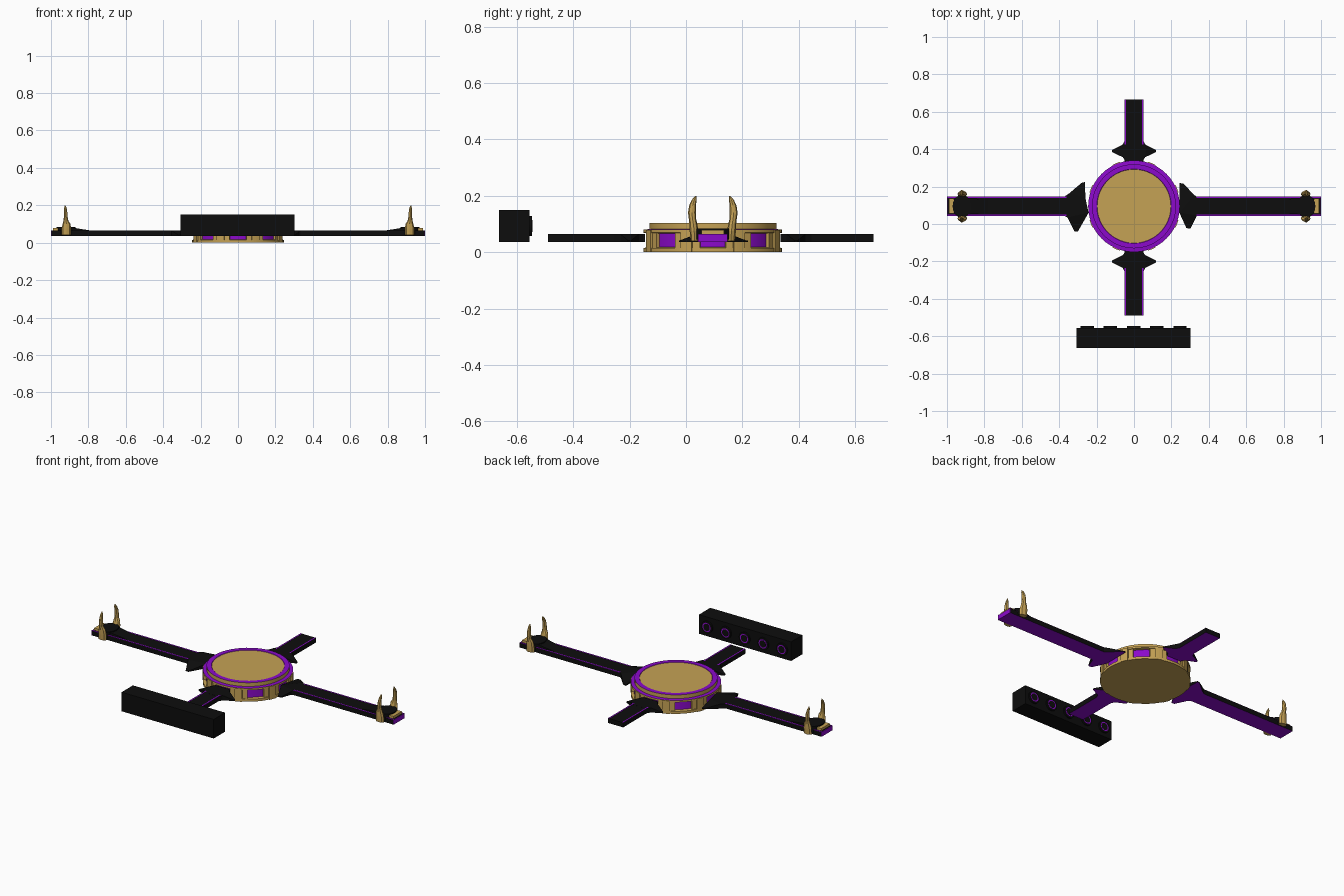
import bpy, bmesh, math
from mathutils import Vector, Matrix

if "Cube" in bpy.data.objects:
    bpy.data.objects.remove(bpy.data.objects["Cube"])

CY = 0.095  # y of the hub centre


def material(name, rgb):
    m = bpy.data.materials.new(name)
    m.diffuse_color = (*rgb, 1)
    m.use_nodes = True
    m.node_tree.nodes["Principled BSDF"].inputs["Base Color"].default_value = m.diffuse_color
    return m


GOLD = material("gold", (0.56, 0.36, 0.09))
PURPLE = material("purple", (0.26, 0.003, 0.60))
BLACK = material("black", (0.004, 0.004, 0.004))


def finish(name, bm, mats, smooth=False):
    bmesh.ops.recalc_face_normals(bm, faces=bm.faces)
    me = bpy.data.meshes.new(name)
    bm.to_mesh(me)
    bm.free()
    for m in mats:
        me.materials.append(m)
    ob = bpy.data.objects.new(name, me)
    bpy.context.collection.objects.link(ob)
    if smooth:
        bpy.context.view_layer.objects.active = ob
        ob.select_set(True)
        bpy.ops.object.shade_smooth_by_angle(angle=math.radians(35))
        ob.select_set(False)
    return ob


def prism(name, pts, z0, tops, mats, bottom=0):
    """Extruded outline; tops is one height or a height per point."""
    if not isinstance(tops, (list, tuple)):
        tops = [tops] * len(pts)
    bm = bmesh.new()
    lo = [bm.verts.new((x, y, z0)) for x, y in pts]
    hi = [bm.verts.new((p[0], p[1], t)) for p, t in zip(pts, tops)]
    bm.faces.new(lo).material_index = bottom
    bmesh.ops.triangulate(bm, faces=[bm.faces.new(hi)])
    n = len(pts)
    for i in range(n):
        j = (i + 1) % n
        bm.faces.new((lo[i], lo[j], hi[j], hi[i]))
    return finish(name, bm, mats)


def box(name, x0, x1, y0, y1, z0, z1, mats, bottom=0):
    return prism(name, [(x0, y0), (x1, y0), (x1, y1), (x0, y1)], z0, z1, mats, bottom)


def lathe(name, prof, idx, mats, n=48):
    """Profile (r, z) turned about the hub axis, material index per band."""
    bm = bmesh.new()
    rings = []
    for r, z in prof:
        rings.append([bm.verts.new((r * math.cos(2 * math.pi * k / n),
                                    CY + r * math.sin(2 * math.pi * k / n), z)) for k in range(n)])
    for a, b, m in zip(rings, rings[1:], idx):
        for k in range(n):
            l = (k + 1) % n
            bm.faces.new((a[k], a[l], b[l], b[k])).material_index = m
    bm.faces.new(rings[0])
    bm.faces.new(rings[-1])
    return finish(name, bm, mats, True)


# Round hub: recessed purple wall, purple step tops, gold lid
lathe("hub", [(0.245, 0), (0.245, 0.015), (0.228, 0.018), (0.228, 0.066), (0.245, 0.069),
              (0.245, 0.08), (0.225, 0.082), (0.225, 0.104), (0.199, 0.104), (0.197, 0.102)],
      [0, 0, 1, 0, 0, 1, 0, 1, 1], [GOLD, PURPLE])


# Gold pillars between the eight wall panels
def wedge(name, mid, half, r0, r1, z0, z1):
    ang = [mid - half + half * k / 2 for k in range(5)]
    pts = [(r1 * math.cos(a), CY + r1 * math.sin(a)) for a in ang]
    pts += [(r0 * math.cos(a), CY + r0 * math.sin(a)) for a in reversed(ang)]
    prism(name, pts, z0, z1, [GOLD])


for k in range(8):
    a = math.radians(22.5 + 45 * k)
    wedge(f"pillar_{k}", a, math.radians(11.5), 0.22, 0.241, 0.01, 0.072)
    wedge(f"pillar_rib_{k}", a, math.radians(5), 0.22, 0.249, 0.0, 0.078)

Z0, Z1 = 0.036, 0.064
for s, side in ((1, "right"), (-1, "left")):
    # Long side arm with purple underside, end face and edge lines
    x0 = 0.335 if s > 0 else 0.36
    y0, y1 = 0.043, 0.147
    box(f"{side}_arm", s * x0, s * 0.998, y0, y1, Z0, Z1, [BLACK, PURPLE], 1)
    box(f"{side}_arm_end", s * 0.997, s * 1.0, y0, y1, Z0, Z1, [PURPLE])
    for y in (y0, y1 - 0.008):
        box(f"{side}_arm_edge", s * x0, s * 1.0, y, y + 0.008, Z1 - 0.002, Z1 + 0.0008, [PURPLE])
    # Arrow-shaped wing next to the hub, thinning towards its tips
    if s > 0:
        pts = [(0.243, 0.06), (0.28, -0.022), (0.302, -0.025), (0.325, 0.038),
               (0.337, 0.045), (0.337, 0.145), (0.322, 0.155), (0.265, 0.215), (0.243, 0.22)]
        tops = [Z1, 0.041, 0.041, Z1, Z1, Z1, Z1, 0.041, 0.041]
    else:
        pts = [(-0.243, 0.06), (-0.30, -0.04), (-0.318, -0.04), (-0.355, 0.035),
               (-0.375, 0.045), (-0.375, 0.145), (-0.345, 0.165), (-0.28, 0.22),
               (-0.262, 0.225), (-0.26, 0.14)]
        tops = [Z1, 0.041, 0.041, Z1, Z1, Z1, Z1, 0.041, 0.041, Z1]
    prism(f"{side}_wing", pts, Z0, tops, [BLACK, PURPLE], 1)

    # Raised socket at the arm end
    prism(f"{side}_ramp", [(s * 0.78, 0.06), (s * 0.9, 0.05), (s * 0.9, 0.14), (s * 0.78, 0.13)],
          0.05, [0.064, 0.083, 0.083, 0.064], [BLACK])
    oval = [(s * (0.92 + 0.05 * math.cos(k * math.pi / 8)), CY + 0.062 * math.sin(k * math.pi / 8))
            for k in range(16)]
    prism(f"{side}_socket", oval, 0.045, 0.084, [BLACK])
    box(f"{side}_end_clasp", s * 0.962, s * 0.99, 0.055, 0.135, 0.06, 0.078, [GOLD])

    # Pair of gold claws: rings of (x, y from arm axis, z, rx, ry)
    secs = [(0.918, 0.064, 0.04, 0.026, 0.015), (0.918, 0.066, 0.075, 0.026, 0.016),
            (0.917, 0.069, 0.10, 0.021, 0.014), (0.920, 0.072, 0.118, 0.013, 0.013),
            (0.921, 0.074, 0.14, 0.010, 0.014), (0.922, 0.072, 0.165, 0.009, 0.012),
            (0.923, 0.066, 0.185, 0.007, 0.009), (0.924, 0.060, 0.20, 0.002, 0.002)]
    for t, row in ((1, "rear"), (-1, "front")):
        bm = bmesh.new()
        rings = [[bm.verts.new((s * (x + rx * math.cos(k * math.pi / 4)),
                                CY + t * (y + ry * math.sin(k * math.pi / 4)), z)) for k in range(8)]
                 for x, y, z, rx, ry in secs]
        for a, b in zip(rings, rings[1:]):
            for k in range(8):
                bm.faces.new((a[k], a[(k + 1) % 8], b[(k + 1) % 8], b[k]))
        bm.faces.new(rings[0])
        bm.faces.new(rings[-1])
        finish(f"{side}_{row}_claw", bm, [GOLD])

# Short front and rear arms with their wings
for s, side, end, hub in ((1, "rear", 0.665, 0.335), (-1, "front", -0.49, -0.145)):
    box(f"{side}_arm", -0.05, 0.05, hub, end, Z0, Z1, [BLACK, PURPLE], 1)
    for x in (-0.05, 0.042):
        box(f"{side}_arm_edge", x, x + 0.008, hub + s * 0.09, end, Z1 - 0.002, Z1 + 0.0008, [PURPLE])
    half = [(0.045, 0.0), (0.06, 0.022), (0.118, 0.05), (0.118, 0.06), (0.062, 0.088), (0.05, 0.11)]
    ht = [Z1, Z1, 0.041, 0.041, Z1, Z1]
    pts = [(x, hub + s * y) for x, y in half] + [(-x, hub + s * y) for x, y in reversed(half)]
    prism(f"{side}_wing", pts, Z0, [h + 0.0004 for h in ht + ht[::-1]], [BLACK, PURPLE], 1)

# Separate black bar with five ringed studs on its rear face
box("bar", -0.307, 0.303, -0.662, -0.555, 0.036, 0.15, [BLACK])
for k in range(5):
    x = -0.25 + 0.124 * k
    for name, r, y1, m in (("stud", 0.036, -0.546, BLACK), ("stud_ring", 0.027, -0.5452, PURPLE),
                           ("stud_cap", 0.021, -0.5444, BLACK)):
        bm = bmesh.new()
        d = y1 + 0.56
        mat = Matrix.Translation(Vector((x, y1 - d / 2, 0.093))) @ Matrix.Rotation(math.pi / 2, 4, 'X')
        bmesh.ops.create_cone(bm, cap_ends=True, segments=20, radius1=r, radius2=r, depth=d, matrix=mat)
        finish(f"{name}_{k}", bm, [m], True)
